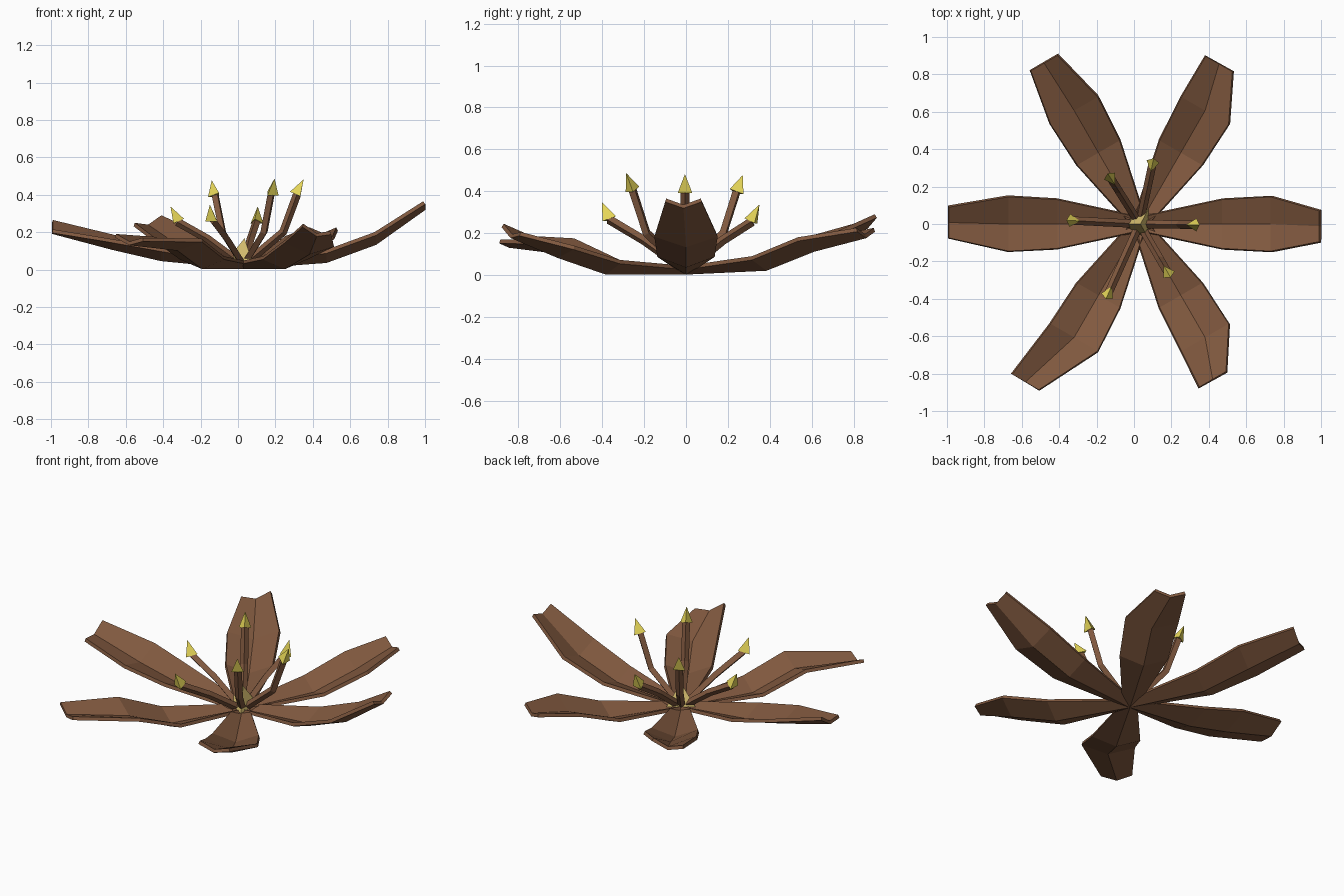
import bpy, math
from mathutils import Vector

if "Cube" in bpy.data.objects:
    bpy.data.objects.remove(bpy.data.objects["Cube"])

CENTRE = Vector((0.03, 0, 0))


def material(name, rgb):
    m = bpy.data.materials.new(name)
    m.diffuse_color = (*rgb, 1)
    m.use_nodes = True
    m.node_tree.nodes["Principled BSDF"].inputs["Base Color"].default_value = m.diffuse_color
    return m


BROWN = material("petal_brown", (0.22, 0.1, 0.05))
YELLOW = material("anther_yellow", (0.8, 0.68, 0.1))
GOLD = material("pistil_gold", (0.68, 0.52, 0.16))


def add_mesh(name, verts, faces, mat):
    me = bpy.data.meshes.new(name)
    me.from_pydata(verts, [], faces)
    me.materials.append(mat)
    ob = bpy.data.objects.new(name, me)
    bpy.context.collection.objects.link(ob)
    return ob


def loft(name, path, radii, sides, mat):
    """Faceted tube or cone through the path points."""
    verts, n = [], len(path)
    for i, p in enumerate(path):
        d = path[min(i + 1, n - 1)] - path[max(i - 1, 0)]
        q = d.to_track_quat('Z', 'Y')
        for k in range(sides):
            a = math.tau * k / sides + math.pi / 2
            verts.append(p + q @ Vector((math.cos(a), math.sin(a), 0)) * radii[i])
    faces = [(i * sides + k, i * sides + (k + 1) % sides,
              (i + 1) * sides + (k + 1) % sides, (i + 1) * sides + k)
             for i in range(n - 1) for k in range(sides)]
    faces += [tuple(reversed(range(sides))), tuple(range((n - 1) * sides, n * sides))]
    return add_mesh(name, verts, faces, mat)


def petal(name, angle, inner_z, mid_z, tip_z, tip_r, tip_side, roll):
    """Channelled petal: four stations of left edge, midrib, right edge."""
    a = math.radians(angle)
    out = Vector((math.cos(a), math.sin(a), 0))
    left = Vector((-math.sin(a), math.cos(a), 0))
    # radius, sideways offset, half width, midrib height, edge rise, roll
    stations = [(0.0, 0, 0.035, 0.022, 0.02, 0),
                (0.44, 0, 0.13, inner_z, 0.05, 0),
                (0.70, 0, 0.145, mid_z, 0.05, roll / 2),
                (tip_r, tip_side, 0.082, tip_z, 0.03, roll)]
    verts, faces = [], []
    for r, s, w, z, rise, tw in stations:
        for k in (1, 0, -1):
            v = CENTRE + out * r + left * (s + k * w)
            v.z = z + abs(k) * rise + k * tw
            verts.append(v)
    for i in range(3):
        for k in range(2):
            b = i * 3 + k
            faces.append((b, b + 1, b + 4, b + 3))
    ob = add_mesh(name, verts, faces, BROWN)
    sol = ob.modifiers.new("thickness", 'SOLIDIFY')
    sol.thickness = 0.02
    sol.offset = -1


# Six petals
for i, p in enumerate([(0, 0.055, 0.15, 0.335, 0.96, -0.012, 0.0),
                       (60, 0.04, 0.13, 0.195, 0.953, 0.06, 0.0),
                       (120, 0.04, 0.13, 0.24, 1.0, 0.012, -0.02),
                       (180, 0.065, 0.125, 0.21, 1.02, -0.008, -0.025),
                       (240, 0.022, 0.12, 0.15, 1.037, -0.106, -0.01),
                       (300, 0.022, 0.10, 0.195, 0.914, -0.077, -0.02)]):
    petal(f"petal_{i + 1}", *p)

# Six stamens: tall ones bend upward, short ones spread outward
for i, tip in enumerate([(0.35, -0.005, 0.48), (0.195, -0.285, 0.485), (-0.14, 0.27, 0.475),
                         (-0.15, -0.4, 0.345), (-0.36, 0.02, 0.335), (0.105, 0.35, 0.335)]):
    tip = Vector(tip)
    flat = (tip - CENTRE) * Vector((1, 1, 0))
    tall = tip.z > 0.4
    start = CENTRE + flat * 0.1 + Vector((0, 0, 0.05))
    bend = CENTRE + flat * (0.66 if tall else 0.5) + Vector((0, 0, 0.2 if tall else 0.165))
    neck = tip - flat.normalized() * 0.035 - Vector((0, 0, 0.08))
    loft(f"filament_{i + 1}", [start, bend, neck], [0.022] * 3, 4, BROWN)
    loft(f"anther_{i + 1}", [neck, tip], [0.04, 0.001], 3, YELLOW)

# Central pistil
loft("pistil", [CENTRE + Vector((0, 0, 0.04)), CENTRE + Vector((0.005, 0, 0.165))],
     [0.095, 0.002], 3, GOLD)
